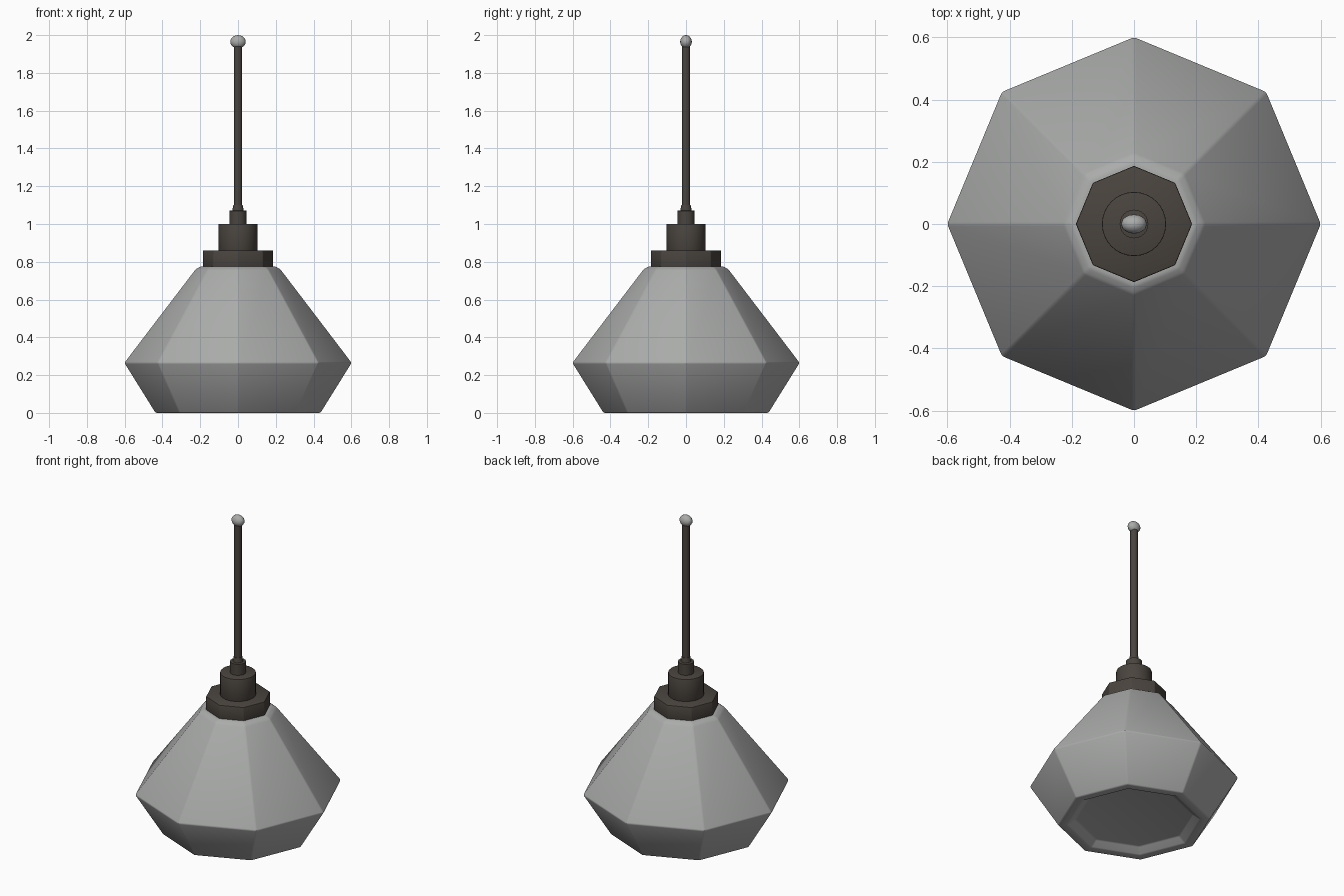
import bpy, bmesh, math

if "Cube" in bpy.data.objects:
    bpy.data.objects.remove(bpy.data.objects["Cube"])

def material(name, rgb):
    m = bpy.data.materials.new(name)
    m.diffuse_color = (*rgb, 1)
    m.use_nodes = True
    m.node_tree.nodes["Principled BSDF"].inputs["Base Color"].default_value = m.diffuse_color
    return m

GLASS = material("pale grey", (0.40, 0.41, 0.40))
BRONZE = material("dark bronze", (0.068, 0.058, 0.048))

def lathe(name, profile, sides, mat, bevel=0.0, angle=30):
    """Closed solid from (radius, z) rings; first and last rings are capped."""
    bm = bmesh.new()
    rings = [[bm.verts.new((r * math.cos(math.tau * i / sides),
                            r * math.sin(math.tau * i / sides), z))
              for i in range(sides)] for r, z in profile]
    for a, b in zip(rings, rings[1:]):
        for i in range(sides):
            j = (i + 1) % sides
            bm.faces.new((a[i], a[j], b[j], b[i]))
    bm.faces.new(rings[0][::-1])
    bm.faces.new(rings[-1])
    bmesh.ops.recalc_face_normals(bm, faces=bm.faces)
    if bevel:
        edges = [e for e in bm.edges if e.calc_face_angle(0) > math.radians(15)]
        bmesh.ops.bevel(bm, geom=edges, offset=bevel, segments=2,
                        profile=0.5, affect='EDGES')
    me = bpy.data.meshes.new(name)
    bm.to_mesh(me)
    bm.free()
    me.materials.append(mat)
    ob = bpy.data.objects.new(name, me)
    bpy.context.collection.objects.link(ob)
    bpy.ops.object.select_all(action='DESELECT')
    ob.select_set(True)
    bpy.context.view_layer.objects.active = ob
    bpy.ops.object.shade_smooth_by_angle(angle=math.radians(angle))
    return ob

# Faceted shade with a shallow recess in its underside
lathe("shade", [(0.34, 0.035), (0.385, 0.0), (0.438, 0.0), (0.603, 0.265),
                (0.226, 0.76), (0.20, 0.775)], 8, GLASS, bevel=0.007)

# Eight-sided collar on top of the shade
lathe("collar", [(0.187, 0.765), (0.187, 0.86)], 8, BRONZE, bevel=0.004)

# Round socket, neck and stem
lathe("socket", [(0.103, 0.855), (0.103, 1.0)], 32, BRONZE, bevel=0.003)
lathe("neck", [(0.046, 0.99), (0.046, 1.07), (0.03, 1.072), (0.025, 1.1)], 24, BRONZE)
lathe("stem", [(0.022, 1.06), (0.022, 1.94)], 16, BRONZE)

# Small flattened knob at the top of the stem
bpy.ops.mesh.primitive_uv_sphere_add(segments=16, ring_count=10, radius=1,
                                     location=(0, 0, 1.965))
knob = bpy.context.object
knob.name = "knob"
knob.scale = (0.041, 0.031, 0.035)
knob.data.materials.append(GLASS)
bpy.ops.object.shade_smooth()
